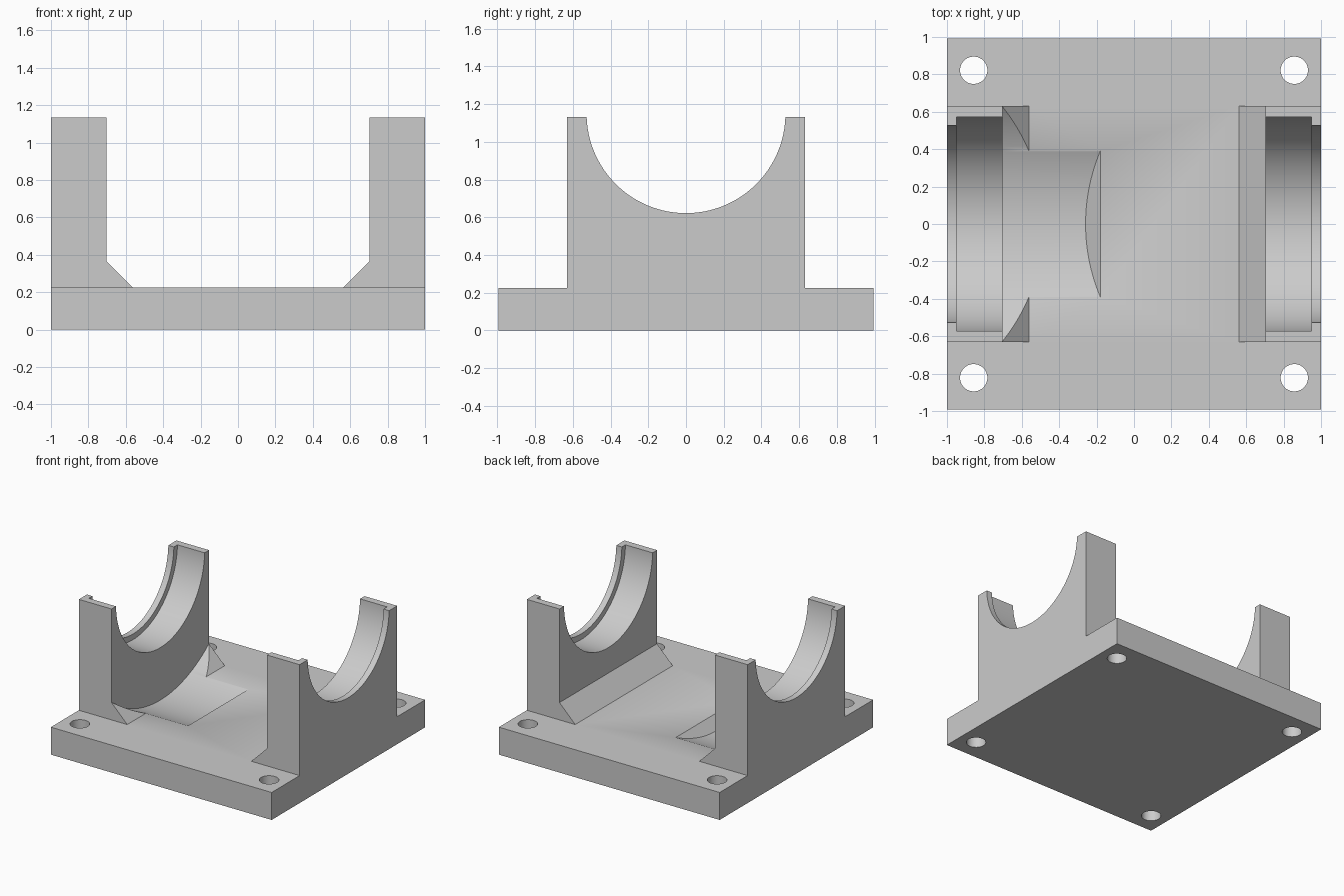
import bpy, bmesh
from math import sin, cos, pi, radians
from mathutils import Vector

default = bpy.data.objects.get("Cube")
if default:
    bpy.data.objects.remove(default, do_unlink=True)

BASE_Y, BASE_TOP = 0.993, 0.225
WALL_Y, WALL_TOP, WALL_IN = 0.631, 1.133, 0.704
AXIS_Z = 1.149              # height of the bearing axis

grey = bpy.data.materials.new("plain grey")
grey.use_nodes = True
grey.diffuse_color = (0.6, 0.6, 0.6, 1)
grey.node_tree.nodes["Principled BSDF"].inputs["Base Color"].default_value = (0.6, 0.6, 0.6, 1)


def prism(name, points, offset, shear=None):
    """Extrude a flat outline along offset; shear can move the far end."""
    bm = bmesh.new()
    face = bm.faces.new([bm.verts.new(p) for p in points])
    result = bmesh.ops.extrude_face_region(bm, geom=[face])
    for v in result["geom"]:
        if isinstance(v, bmesh.types.BMVert):
            v.co += Vector(offset)
            if shear:
                shear(v)
    bmesh.ops.recalc_face_normals(bm, faces=bm.faces)
    mesh = bpy.data.meshes.new(name)
    bm.to_mesh(mesh)
    bm.free()
    mesh.materials.append(grey)
    obj = bpy.data.objects.new(name, mesh)
    bpy.context.collection.objects.link(obj)
    return obj


def arc(x, radius, start, end, steps):
    """Arc about the bearing axis, angles measured from straight down."""
    angles = [start + (end - start) * i / steps for i in range(steps + 1)]
    return [(x, radius * sin(a), AXIS_Z - radius * cos(a)) for a in angles]


def combine(target, tool, operation):
    """Apply a boolean and discard the tool."""
    mod = target.modifiers.new("boolean", "BOOLEAN")
    mod.operation, mod.object, mod.solver = operation, tool, "EXACT"
    bpy.context.view_layer.objects.active = target
    bpy.ops.object.modifier_apply(modifier=mod.name)
    bpy.data.objects.remove(tool, do_unlink=True)


# Base plate
bracket = prism("bearing_bracket",
                [(sx, sy * BASE_Y, 0) for sx, sy in ((-1, -1), (1, -1), (1, 1), (-1, 1))],
                (0, 0, BASE_TOP))

# Two uprights with sloped inner feet
for side in (-1, 1):
    outline = [(1, 0.1), (1, WALL_TOP), (WALL_IN, WALL_TOP), (WALL_IN, 0.367),
               (WALL_IN - 0.142, BASE_TOP), (WALL_IN - 0.142, 0.1)]
    wall = prism("upright", [(side * x, -WALL_Y, z) for x, z in outline], (0, 2 * WALL_Y, 0))
    combine(bracket, wall, "UNION")

# Bearing bore, and the wider seat that leaves a thin outer lip
for radius, half in ((0.527, 1.1), (0.5735, 0.95)):
    bore = prism("bore_cutter", arc(-half, radius, 0, 2 * pi, 128)[:-1], (2 * half, 0, 0))
    combine(bracket, bore, "DIFFERENCE")


# Round relief beside the right upright, ending in a 45 degree slope
def slope_end(v):
    v.co.x = v.co.z - 0.405


swing = radians(42)
relief = prism("relief_cutter", arc(-WALL_IN, 1.003, -swing, swing, 48), (0.5, 0, 0), slope_end)
combine(bracket, relief, "DIFFERENCE")

# Corner screw holes
for sx in (-1, 1):
    for sy in (-1, 1):
        ring = [(sx * 0.857 + 0.073 * cos(2 * pi * i / 48),
                 sy * 0.822 + 0.073 * sin(2 * pi * i / 48), -0.1) for i in range(48)]
        combine(bracket, prism("hole_cutter", ring, (0, 0, 0.5)), "DIFFERENCE")

# Smooth the bores, keep the edges crisp
for obj in bpy.context.selected_objects:
    obj.select_set(False)
bracket.select_set(True)
bpy.context.view_layer.objects.active = bracket
bpy.ops.object.shade_smooth_by_angle(angle=radians(30))
